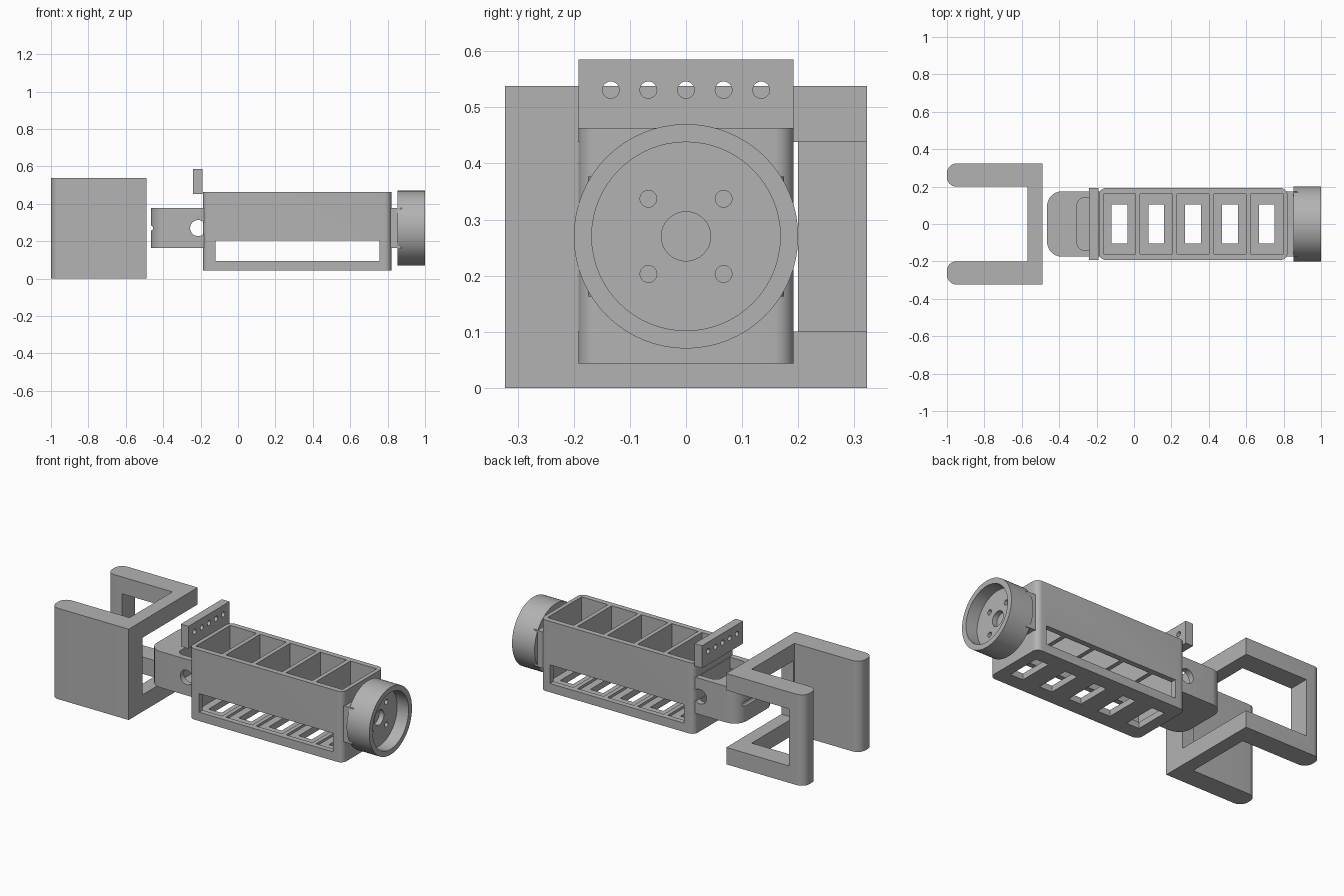
import bpy, bmesh, math
from mathutils import Matrix, Vector

cube = bpy.data.objects.get("Cube")
if cube:
    bpy.data.objects.remove(cube, do_unlink=True)

grey = bpy.data.materials.new("plain grey")
grey.use_nodes = True
grey.diffuse_color = (0.45, 0.45, 0.45, 1)
grey.node_tree.nodes["Principled BSDF"].inputs["Base Color"].default_value = grey.diffuse_color


def make(name, bm):
    mesh = bpy.data.meshes.new(name)
    bm.to_mesh(mesh)
    bm.free()
    mesh.materials.append(grey)
    obj = bpy.data.objects.new(name, mesh)
    bpy.context.scene.collection.objects.link(obj)
    return obj


def box(name, xs, ys, zs, radius=0, ends=(-1, 1)):
    """Box from ranges; upright edges at the chosen x ends are rounded."""
    bm = bmesh.new()
    bmesh.ops.create_cube(bm, size=1)
    if radius:
        spans = [r[1] - r[0] for r in (xs, ys, zs)]
    for v in bm.verts:
        v.co = Vector([(r[0] + r[1]) / 2 + c * (r[1] - r[0]) for r, c in zip((xs, ys, zs), v.co)])
    if radius:
        mid = sum(xs) / 2
        edges = []
        for e in bm.edges:
            a, b = (v.co for v in e.verts)
            side = 1 if a.x > mid else -1
            if abs(a.z - b.z) > spans[2] / 2 and side in ends:
                edges.append(e)
        bmesh.ops.bevel(bm, geom=edges, offset=radius, segments=8, profile=0.5, affect='EDGES')
    return make(name, bm)


def cylinder(name, axis, centre, radius, length, sides=32):
    bm = bmesh.new()
    turn = Matrix.Rotation(math.pi / 2, 4, 'Y' if axis == 'X' else 'X')
    bmesh.ops.create_cone(bm, cap_ends=True, segments=sides, radius1=radius, radius2=radius,
                          depth=length, matrix=Matrix.Translation(centre) @ turn)
    return make(name, bm)


def cut(obj, cutters):
    """Subtract each cutter, bake the result and discard the cutters."""
    for c in cutters:
        c.hide_render = True
        mod = obj.modifiers.new("cut", 'BOOLEAN')
        mod.operation, mod.solver, mod.object = 'DIFFERENCE', 'EXACT', c
    deps = bpy.context.evaluated_depsgraph_get()
    baked = bpy.data.meshes.new_from_object(obj.evaluated_get(deps))
    obj.modifiers.clear()
    obj.data = baked
    baked.materials.clear()
    baked.materials.append(grey)
    for c in cutters:
        bpy.data.objects.remove(c, do_unlink=True)


mid_z = 0.27

# U-shaped end bracket: two arms joined by a web, with a window round one corner
web = box("bracket_web", (-0.57, -0.49), (-0.323, 0.323), (0, 0.538))
arms = [box("bracket_arm_" + n, (-1, -0.57), ys, (0, 0.538), 0.05, (-1,))
        for n, ys in (("front", (-0.323, -0.2)), ("back", (0.2, 0.323)))]
for part in (web, arms[1]):
    cut(part, [box("window_cutter", (-0.9, -0.4), (-0.193, 0.5), (0.1, 0.438))])

# Connecting tongue with rounded end, cross hole and top pocket
tongue = box("tongue", (-0.465, -0.18), (-0.175, 0.175), (0.163, 0.377), 0.08, (-1,))
cut(tongue, [
    box("pocket_cutter", (-0.305, -0.19), (-0.14, 0.14), (0.2, 0.5), 0.04, (-1,)),
    cylinder("pin_cutter", 'Y', (-0.213, 0, mid_z), 0.043, 1),
    cylinder("notch_cutter", 'Y', (-0.468, 0, mid_z), 0.014, 1, 16)])

# Upright plate with a row of holes
plate = box("hole_plate", (-0.24, -0.19), (-0.192, 0.192), (0.452, 0.585))
cut(plate, [cylinder("hole_cutter", 'X', (-0.2, i * 0.067, 0.531), 0.015, 0.3, 24)
            for i in range(-2, 3)])

# Tray with five open compartments, floor slots and a long side slot
body = box("compartment_tray", (-0.187, 0.82), (-0.192, 0.192), (0.043, 0.463), 0.035)
cutters = [box("side_slot_cutter", (-0.12, 0.757), (-0.5, 0.5), (0.095, 0.205))]
for i in range(5):
    x = -0.078 + i * 0.197
    cutters.append(box("compartment_cutter", (x - 0.086, x + 0.086), (-0.16, 0.16), (0.08, 0.6)))
    cutters.append(box("floor_slot_cutter", (x - 0.042, x + 0.042), (-0.103, 0.103), (0, 0.2)))
cut(body, cutters)

# Short neck and round cup with a recessed, drilled face
box("cup_neck", (0.815, 0.89), (-0.175, 0.175), (0.163, 0.377), 0.03, (1,))
cup = cylinder("round_cup", 'X', (0.926, 0, mid_z), 0.2, 0.148, 64)
drills = [cylinder("recess_cutter", 'X', (1.0, 0, mid_z), 0.168, 0.15, 64),
          cylinder("hub_cutter", 'X', (0.96, 0, mid_z), 0.044, 0.13)]
for sy in (-1, 1):
    for sz in (-1, 1):
        drills.append(cylinder("screw_cutter", 'X', (0.96, sy * 0.067, mid_z + sz * 0.067),
                               0.015, 0.13, 20))
cut(cup, drills)

# Smooth curved surfaces while keeping edges sharp
bpy.ops.object.select_all(action='DESELECT')
for obj in bpy.context.scene.objects:
    if obj.type == 'MESH':
        obj.select_set(True)
        bpy.context.view_layer.objects.active = obj
bpy.ops.object.shade_smooth_by_angle(angle=math.radians(30))
